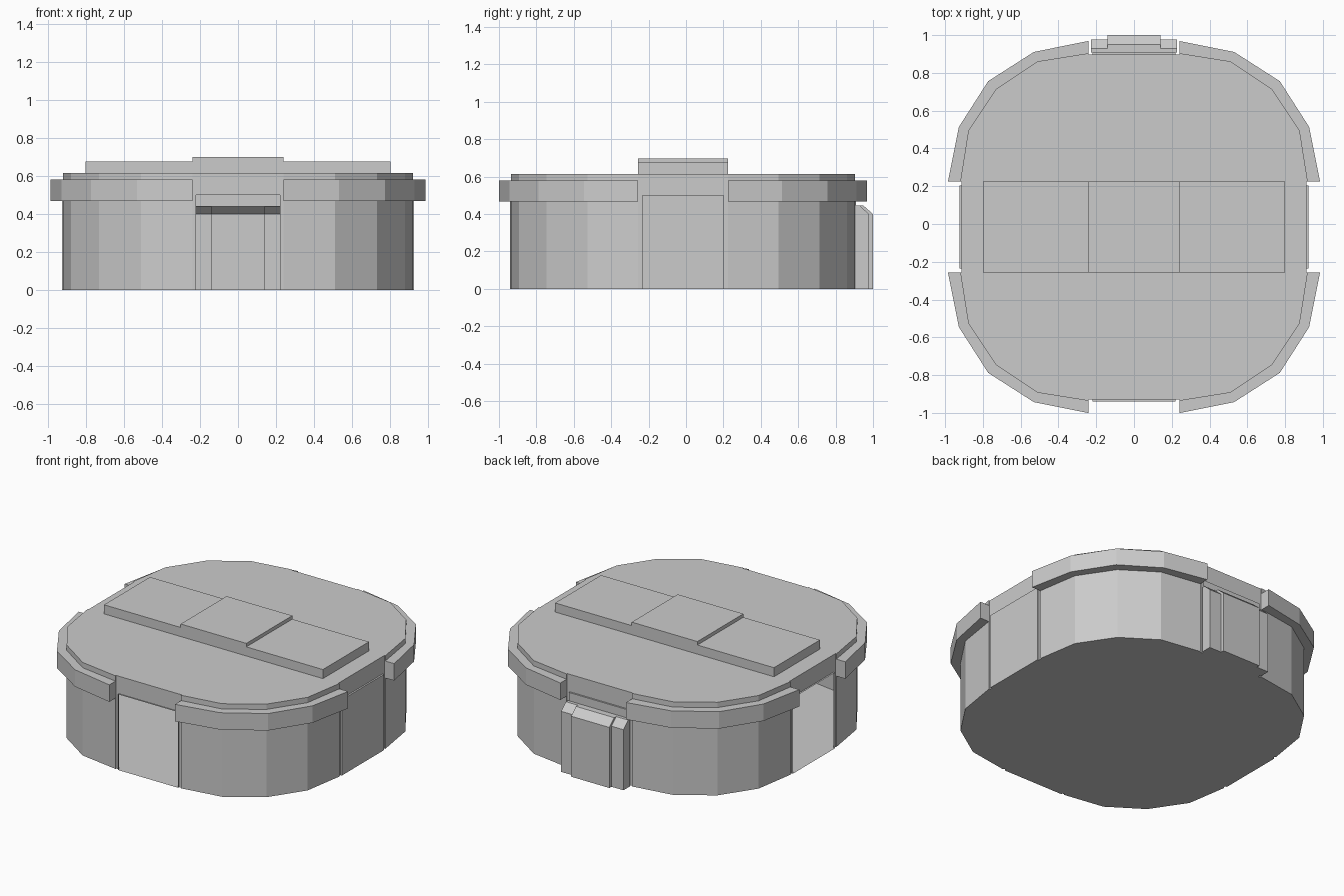
import bpy, bmesh
from math import pi
from mathutils import Matrix, Vector

cube = bpy.data.objects.get("Cube")
if cube:
    bpy.data.objects.remove(cube)

grey = bpy.data.materials.new("plain grey")
grey.use_nodes = True
GREY = (0.6, 0.6, 0.6, 1)
grey.diffuse_color = GREY
grey.node_tree.nodes["Principled BSDF"].inputs["Base Color"].default_value = GREY

CENTRE = Matrix.Translation((0, -0.016, 0))
FRONT, RIGHT, BACK, LEFT = range(4)
SLOT, PANEL = 0.913, 0.924      # distance of recess and panel from centre
HALF, EDGE, PANEL_TOP, TOP = 0.22, 0.24, 0.5, 0.615


def place(side, u, v, z):
    """u runs along a side, v points outward from the centre."""
    return CENTRE @ Matrix.Rotation(side * pi / 2, 4, "Z") @ Vector((u, -v, z))


def make(name, faces, closed=False):
    bm = bmesh.new()
    for face in faces:
        bm.faces.new([bm.verts.new(p) for p in face])
    bmesh.ops.remove_doubles(bm, verts=bm.verts, dist=0.0005)
    if closed:
        bmesh.ops.recalc_face_normals(bm, faces=bm.faces)
    mesh = bpy.data.meshes.new(name)
    bm.to_mesh(mesh)
    bm.free()
    mesh.materials.append(grey)
    ob = bpy.data.objects.new(name, mesh)
    bpy.context.collection.objects.link(ob)
    return ob


def box(name, half_x, half_y, z0, z1):
    bm = bmesh.new()
    bmesh.ops.create_cube(bm, size=1, matrix=CENTRE
                          @ Matrix.Translation((0, 0, (z0 + z1) / 2))
                          @ Matrix.Diagonal((2 * half_x, 2 * half_y, z1 - z0, 1)))
    mesh = bpy.data.meshes.new(name)
    bm.to_mesh(mesh)
    bm.free()
    mesh.materials.append(grey)
    bpy.context.collection.objects.link(bpy.data.objects.new(name, mesh))


def upright(side, a, b, z0, z1):
    """Vertical quad between two plan points."""
    return [place(side, *a, z0), place(side, *b, z0),
            place(side, *b, z1), place(side, *a, z1)]


# Rounded-square shell, with an opening below the top band on each side
corner = [(EDGE, 0.92), (0.51, 0.877), (0.73, 0.73), (0.877, 0.51), (0.92, EDGE)]
slot = [(-EDGE, SLOT), (-HALF, SLOT), (HALF, SLOT), (EDGE, SLOT)]
faces, bottom, top = [], [], []
for side in range(4):
    plan = slot + corner + [(SLOT, EDGE)]
    for i, (a, b) in enumerate(zip(plan, plan[1:])):
        faces.append(upright(side, a, b, PANEL_TOP if i == 1 else 0, TOP))
    bottom += [place(side, *p, 0) for p in plan[:-1]]
    top += [place(side, *p, TOP) for p in plan[:-1]]
make("case_body", faces + [top, bottom[::-1]])

# Thin raised frames around the openings, the right one filled by a plate
names = ["front", "right", "back", "left"]
for side in range(4):
    a, b = (-HALF, SLOT), (-HALF, PANEL)
    c, d = (HALF, PANEL), (HALF, SLOT)
    faces = [upright(side, a, b, 0, PANEL_TOP), upright(side, c, d, 0, PANEL_TOP),
             [place(side, *p, PANEL_TOP) for p in (a, b, c, d)],
             [place(side, *p, 0) for p in (d, c, b, a)]]
    if side == RIGHT:
        faces.append(upright(side, b, c, 0, PANEL_TOP))
    if side == BACK:
        faces.append(upright(side, b, c, 0.44, PANEL_TOP))
    make(names[side] + "_panel", faces)

# Rim pieces around the four corners
outer = [(EDGE, 0.985), (0.53, 0.927), (0.772, 0.772), (0.927, 0.53), (0.985, EDGE)]
LOW, HIGH = 0.468, 0.58
for side in range(4):
    ring = corner + outer[::-1]
    faces = [upright(side, ring[i - 1], ring[i], LOW, HIGH) for i in range(len(ring))]
    for z in (LOW, HIGH):
        for i in range(len(corner) - 1):
            faces.append([place(side, *p, z) for p in
                          (corner[i], corner[i + 1], outer[i + 1], outer[i])])
    make("rim_corner_" + str(side + 1), faces, closed=True)

# Bevelled latch on the back, hollow toward the case
CLIP_TOP, CLIP_SLOPE = 0.445, 0.4
pieces = {"latch_centre": (-0.14, 0.14, 0.965, 1.016),
          "latch_left": (-0.228, -0.14, 0.945, 0.994),
          "latch_right": (0.14, 0.228, 0.945, 0.994)}
for name, (u0, u1, v_top, v_out) in pieces.items():
    profile = [(PANEL, 0), (v_out, 0), (v_out, CLIP_SLOPE), (v_top, CLIP_TOP), (PANEL, CLIP_TOP)]
    faces = [[place(BACK, u0, *p), place(BACK, u1, *p),
              place(BACK, u1, *q), place(BACK, u0, *q)]
             for p, q in zip(profile, profile[1:])]
    if u1 > 0:
        faces.append([place(BACK, u1, *p) for p in profile])
    if u0 < 0:
        faces.append([place(BACK, u0, *p) for p in profile[::-1]])
    make(name, faces)

# Raised bar and its taller middle block on the lid
box("lid_bar", 0.8, EDGE, TOP - 0.005, 0.675)
box("lid_block", EDGE, EDGE, TOP - 0.005, 0.698)
